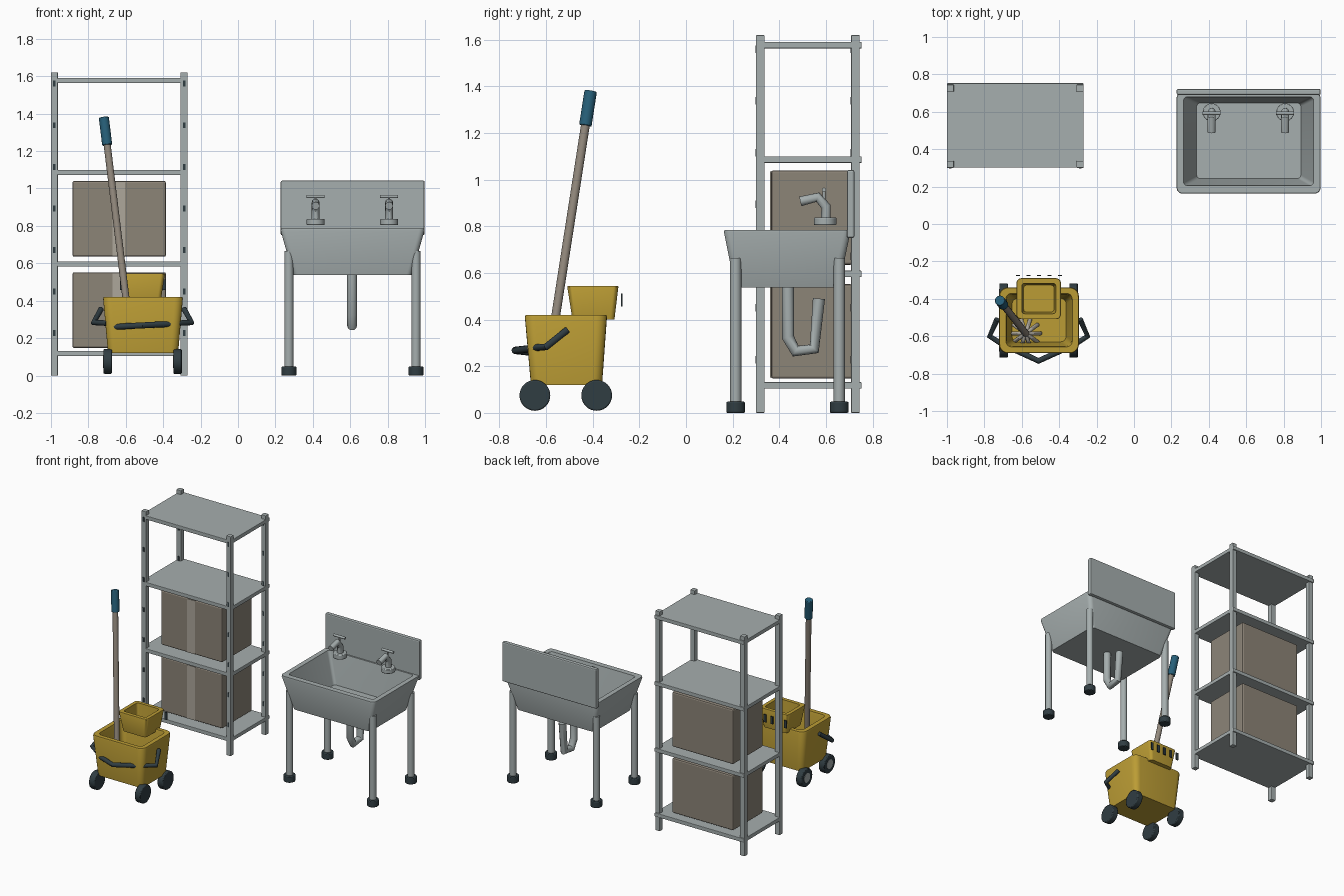
import bpy, bmesh, math
from mathutils import Vector

if "Cube" in bpy.data.objects:
    bpy.data.objects.remove(bpy.data.objects["Cube"])


def material(name, rgb):
    m = bpy.data.materials.new(name)
    m.diffuse_color = (*rgb, 1)
    m.use_nodes = True
    m.node_tree.nodes["Principled BSDF"].inputs["Base Color"].default_value = m.diffuse_color
    return m


STEEL = material("steel", (0.38, 0.425, 0.425))
YELLOW = material("yellow_plastic", (0.5, 0.335, 0.035))
DARK = material("dark_rubber", (0.03, 0.047, 0.055))
CARD = material("cardboard", (0.265, 0.232, 0.187))
TAPE = material("packing_tape", (0.42, 0.39, 0.33))
WOOD = material("wood", (0.29, 0.25, 0.205))
BLUE = material("blue_grip", (0.02, 0.115, 0.19))


def finish(name, bm, mat=None, bevel=0, smooth=True):
    bmesh.ops.recalc_face_normals(bm, faces=bm.faces)
    me = bpy.data.meshes.new(name)
    bm.to_mesh(me)
    bm.free()
    ob = bpy.data.objects.new(name, me)
    bpy.context.collection.objects.link(ob)
    me.materials.append(mat or STEEL)
    if bevel:
        mod = ob.modifiers.new("bevel", "BEVEL")
        mod.width, mod.segments = bevel, 2
    if smooth:
        bpy.ops.object.select_all(action='DESELECT')
        ob.select_set(True)
        bpy.context.view_layer.objects.active = ob
        bpy.ops.object.shade_smooth_by_angle(angle=math.radians(35))
    return ob


def box(name, x0, x1, y0, y1, z0, z1, mat=None, bevel=0):
    bm = bmesh.new()
    bmesh.ops.create_cube(bm, size=1)
    for v in bm.verts:
        v.co = ((x0 + x1) / 2 + v.co.x * (x1 - x0),
                (y0 + y1) / 2 + v.co.y * (y1 - y0),
                (z0 + z1) / 2 + v.co.z * (z1 - z0))
    return finish(name, bm, mat, bevel, False)


def rod(name, a, b, r, mat=None, bevel=0, sides=24):
    a, b = Vector(a), Vector(b)
    bm = bmesh.new()
    bmesh.ops.create_cone(bm, cap_ends=True, segments=sides, radius1=r,
                          radius2=r, depth=(b - a).length)
    rot = (b - a).to_track_quat('Z', 'Y')
    for v in bm.verts:
        v.co = rot @ v.co + (a + b) / 2
    return finish(name, bm, mat, bevel)


def pipe(name, pts, r, mat=None):
    cu = bpy.data.curves.new(name, 'CURVE')
    cu.dimensions, cu.bevel_depth, cu.bevel_resolution = '3D', r, 4
    cu.use_fill_caps = True
    sp = cu.splines.new('POLY')
    sp.points.add(len(pts) - 1)
    for p, co in zip(sp.points, pts):
        p.co = (*co, 1)
    tmp = bpy.data.objects.new(name + "_path", cu)
    bpy.context.collection.objects.link(tmp)
    dg = bpy.context.evaluated_depsgraph_get()
    me = bpy.data.meshes.new_from_object(tmp.evaluated_get(dg))
    bm = bmesh.new()
    bm.from_mesh(me)
    bpy.data.objects.remove(tmp)
    bpy.data.meshes.remove(me)
    return finish(name, bm, mat)


def tub(name, rings, mat=None):
    """Loft rounded rectangles given as (x0, x1, y0, y1, z, corner radius)."""
    bm = bmesh.new()
    loops = []
    for x0, x1, y0, y1, z, r in rings:
        loop = []
        corners = [(x1 - r, y1 - r), (x0 + r, y1 - r), (x0 + r, y0 + r), (x1 - r, y0 + r)]
        for q, (cx, cy) in enumerate(corners):
            for k in range(6):
                t = math.radians(90 * q + 18 * k)
                loop.append(bm.verts.new((cx + r * math.cos(t), cy + r * math.sin(t), z)))
        loops.append(loop)
    n = len(loops[0])
    for a, b in zip(loops, loops[1:]):
        for i in range(n):
            bm.faces.new((a[i], a[(i + 1) % n], b[(i + 1) % n], b[i]))
    bm.faces.new(loops[0])
    bm.faces.new(loops[-1])
    return finish(name, bm, mat)


# Storage rack with pegged posts
for x in (-1.0, -0.307):
    for y in (0.30, 0.708):
        box("rack_post", x, x + 0.037, y, y + 0.037, 0, 1.62, bevel=0.003)
        for i in range(7):
            z = 1.56 - 0.222 * i
            box("post_slot", x + 0.012, x + 0.025, y - 0.003, y + 0.004,
                z - 0.016, z + 0.016, DARK)
for z in (0.104, 0.582, 1.072, 1.563):
    box("rack_shelf", -1.0, -0.27, 0.301, 0.753, z, z + 0.028, bevel=0.003)

# Cardboard boxes
for z in (0.147, 0.635):
    box("carton", -0.885, -0.385, 0.365, 0.715, z, z + 0.405, CARD, 0.01)
    box("carton_tape", -0.67, -0.605, 0.361, 0.37, z + 0.005, z + 0.4, TAPE)

# Sink basin, splashback and legs
tub("sink_basin", [
    (0.295, 0.93, 0.21, 0.655, 0.537, 0.03), (0.228, 0.997, 0.163, 0.705, 0.775, 0.03),
    (0.23, 0.995, 0.165, 0.703, 0.785, 0.03), (0.265, 0.96, 0.205, 0.68, 0.785, 0.02),
    (0.335, 0.892, 0.243, 0.647, 0.56, 0.02)])
box("sink_splashback", 0.228, 0.998, 0.69, 0.722, 0.75, 1.042, bevel=0.008)
for x in (0.272, 0.952):
    for y in (0.213, 0.657):
        rod("sink_leg", (x, y, 0.02), (x, y, 0.665), 0.024)
        rod("sink_foot", (x, y, 0), (x, y, 0.048), 0.04, DARK, 0.005)

# Taps
for x in (0.415, 0.808):
    rod("tap_base", (x, 0.597, 0.805), (x, 0.597, 0.838), 0.048, bevel=0.004)
    pipe("tap_spout", [(x, 0.6, 0.825), (x, 0.6, 0.885), (x, 0.565, 0.925),
                       (x, 0.49, 0.907)], 0.021)
    rod("tap_stem", (x, 0.592, 0.88), (x, 0.592, 0.957), 0.006)
    rod("tap_handle", (x - 0.048, 0.592, 0.957), (x + 0.048, 0.592, 0.957), 0.009)

# Drain trap
pipe("drain_trap", [(0.61, 0.437, 0.55), (0.61, 0.437, 0.325), (0.61, 0.47, 0.265),
                    (0.61, 0.55, 0.275), (0.61, 0.57, 0.49)], 0.026)

# Mop bucket
tub("mop_bucket", [
    (-0.695, -0.32, -0.665, -0.36, 0.12, 0.04), (-0.721, -0.295, -0.691, -0.339, 0.41, 0.045),
    (-0.718, -0.298, -0.688, -0.342, 0.42, 0.045), (-0.685, -0.33, -0.657, -0.371, 0.42, 0.03),
    (-0.68, -0.335, -0.652, -0.376, 0.4, 0.03), (-0.652, -0.363, -0.63, -0.398, 0.145, 0.03)],
    YELLOW)

# Wringer basket with rear slots
tub("wringer", [
    (-0.605, -0.413, -0.487, -0.307, 0.4, 0.02), (-0.628, -0.391, -0.509, -0.29, 0.54, 0.025),
    (-0.626, -0.393, -0.507, -0.292, 0.545, 0.025), (-0.6, -0.418, -0.48, -0.317, 0.545, 0.015),
    (-0.59, -0.428, -0.47, -0.327, 0.42, 0.015)], YELLOW)
for i in range(5):
    x = -0.62 + 0.056 * i
    box("wringer_slot", x - 0.01, x + 0.01, -0.278, -0.272, 0.457, 0.513, DARK)

# Wheels and handles
for s in (-1, 1):
    x = -0.51 + s * 0.187
    for y in (-0.648, -0.383):
        rod("wheel", (x - 0.023, y, 0.075), (x + 0.023, y, 0.075), 0.066, DARK, 0.006, 32)
        rod("wheel_hub", (x - 0.025, y, 0.075), (x, y, 0.075), 0.035)
    pipe("side_handle", [(-0.51 + s * 0.222, -0.51, 0.355), (-0.51 + s * 0.262, -0.60, 0.283),
                         (-0.51 + s * 0.19, -0.645, 0.28)], 0.015, DARK)
pipe("front_handle", [(-0.665, -0.66, 0.26), (-0.51, -0.732, 0.268),
                      (-0.355, -0.66, 0.276)], 0.016, DARK)


# Mop
def along(z):
    t = (z - 0.42) / 0.965
    return Vector((-0.6 - 0.118 * t, -0.558 + 0.15 * t, z))


rod("mop_shaft", along(0.23), along(1.3), 0.019, WOOD)
rod("mop_grip", along(1.232), along(1.38), 0.027, BLUE, 0.004)
hub = along(0.25)
for i in range(10):
    a = math.tau * i / 10
    d = Vector((math.cos(a), math.sin(a), 0))
    pipe("mop_strand", [hub, hub + d * 0.04 + Vector((0, 0, -0.015)),
                        hub + d * 0.078 + Vector((0, 0, -0.09))], 0.011, TAPE)
